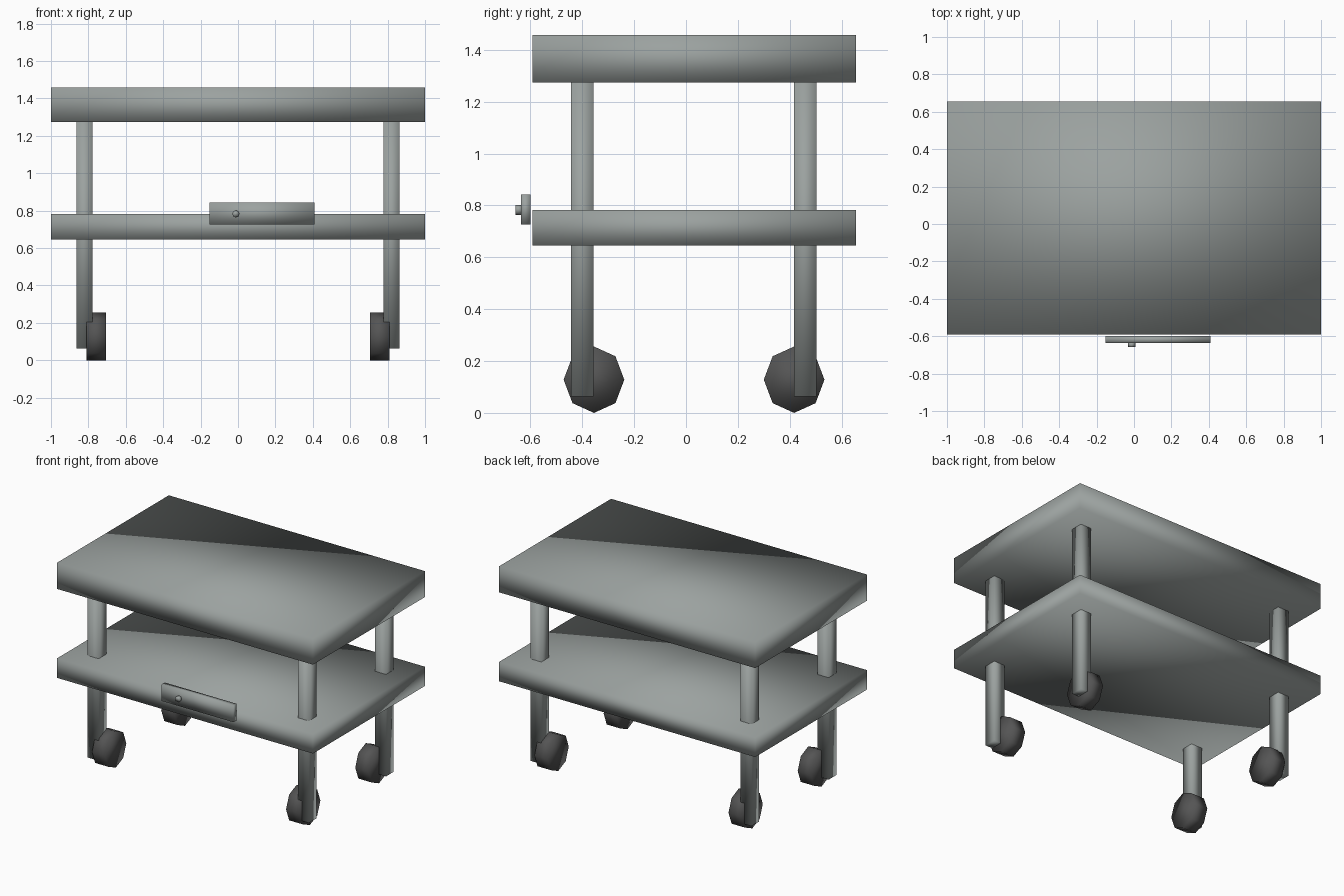
import bpy
import math
from mathutils import Matrix

cube = bpy.data.objects.get("Cube")
if cube:
    bpy.data.objects.remove(cube, do_unlink=True)


def make_material(name, color):
    mat = bpy.data.materials.new(name)
    mat.use_nodes = True
    mat.diffuse_color = color
    mat.node_tree.nodes["Principled BSDF"].inputs["Base Color"].default_value = color
    return mat


metal = make_material("grey metal", (0.33, 0.36, 0.35, 1))
rubber = make_material("dark rubber", (0.09, 0.09, 0.09, 1))


def finish(name, mat):
    obj = bpy.context.object
    obj.name = name
    obj.data.materials.append(mat)
    bpy.ops.object.shade_smooth()
    return obj


def box(name, x, y, z, mat=metal):
    """Box from (min, max) ranges along each axis."""
    bpy.ops.mesh.primitive_cube_add(size=1)
    obj = finish(name, mat)
    size = [b - a for a, b in (x, y, z)]
    centre = [(a + b) / 2 for a, b in (x, y, z)]
    obj.data.transform(Matrix.Diagonal((*size, 1)))
    obj.location = centre
    return obj


def cylinder(name, axis, sides, radii, depth, centre, mat):
    """Cylinder lying along x or y; radii are (horizontal, vertical)."""
    bpy.ops.mesh.primitive_cylinder_add(vertices=sides, radius=1, depth=depth)
    obj = finish(name, mat)
    turn = Matrix.Rotation(math.pi / 2, 4, "Y" if axis == "x" else "X")
    scale = (1, radii[0], radii[1], 1) if axis == "x" else (radii[0], 1, radii[1], 1)
    obj.data.transform(Matrix.Diagonal(scale) @ turn)
    obj.location = centre
    return obj


# Table top and lower shelf
for name, z in (("table_top", (1.274, 1.458)), ("lower_shelf", (0.646, 0.783))):
    box(name, (-1, 1), (-0.592, 0.656), z)

# Legs, each with a wheel on its inner side
for end, leg_y, wheel_y in (("front", -0.4, -0.355), ("back", 0.46, 0.417)):
    for side, s in (("left", 1), ("right", -1)):
        x = s * 0.821
        box(f"{end}_{side}_leg", (x - 0.043, x + 0.043),
            (leg_y - 0.043, leg_y + 0.043), (0.063, 1.28))
        cylinder(f"{end}_{side}_wheel", "x", 8, (0.117, 0.128), 0.104,
                 (s * 0.758, wheel_y, 0.128), rubber)

# Drawer front plate and its knob
box("drawer_plate", (-0.152, 0.409), (-0.637, -0.6), (0.727, 0.843))
cylinder("drawer_knob", "y", 8, (0.019, 0.019), 0.026,
         (-0.012, -0.645, 0.783), metal)
